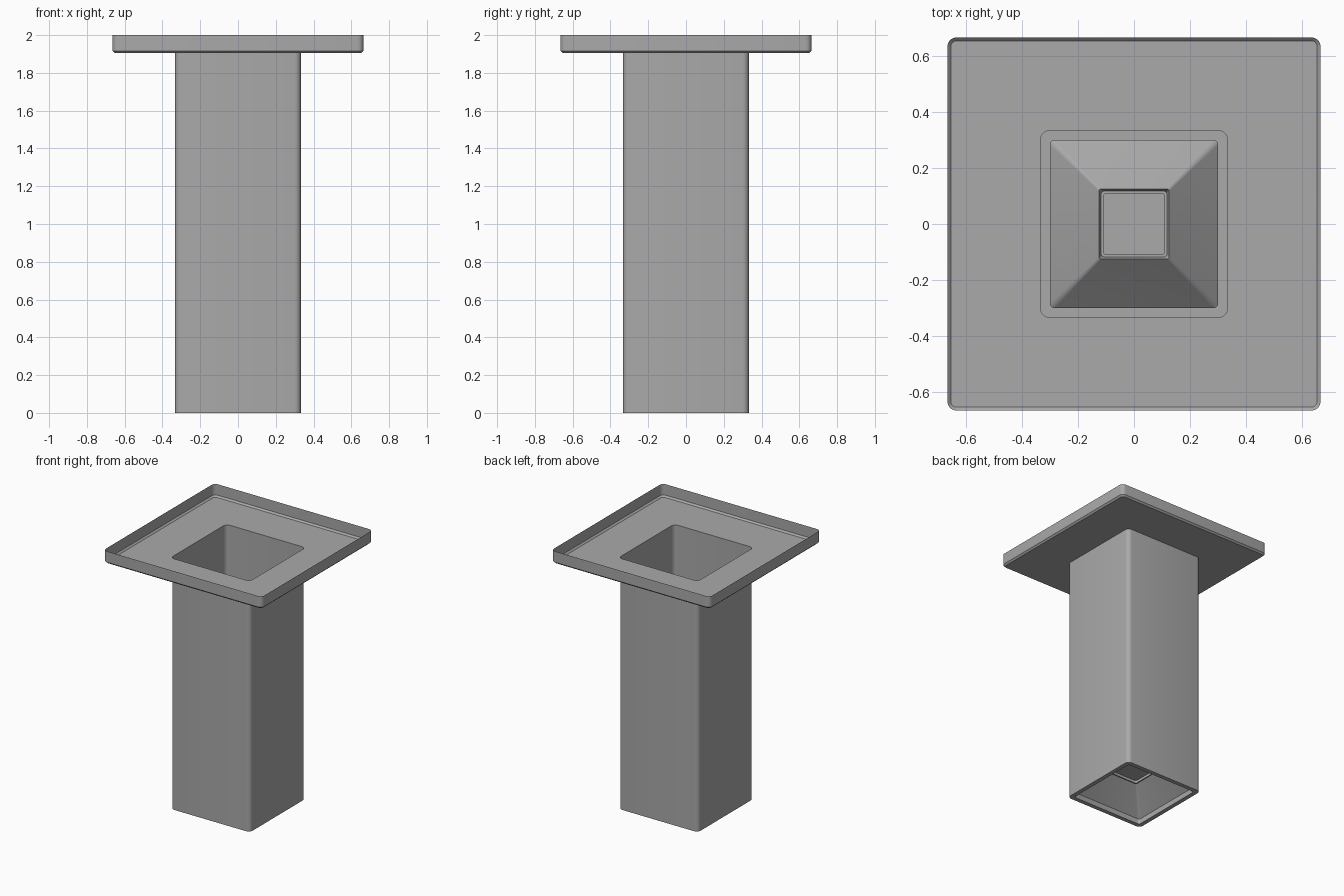
import bpy, bmesh, math

cube = bpy.data.objects.get("Cube")
if cube:
    bpy.data.objects.remove(cube, do_unlink=True)

# Single flat colour
grey = bpy.data.materials.new("mid_grey")
grey.use_nodes = True
colour = (0.4, 0.4, 0.4, 1)
grey.diffuse_color = colour
grey.node_tree.nodes["Principled BSDF"].inputs["Base Color"].default_value = colour

CORNER_STEPS = 5


def rounded_square(bm, half, radius, z):
    """Counter-clockwise loop of vertices around a square with round corners."""
    loop = []
    for corner in range(4):
        mid = math.pi / 4 + corner * math.pi / 2
        cx = math.copysign(half - radius, math.cos(mid))
        cy = math.copysign(half - radius, math.sin(mid))
        for step in range(CORNER_STEPS + 1):
            a = (corner + step / CORNER_STEPS) * math.pi / 2
            loop.append(bm.verts.new((cx + radius * math.cos(a), cy + radius * math.sin(a), z)))
    return loop


def sheet(name, profile, cap=False):
    """Thin shell lofted through (half width, corner radius, height) sections."""
    bm = bmesh.new()
    loops = [rounded_square(bm, *section) for section in profile]
    if cap:
        bm.faces.new(loops[0][::-1])
    for low, high in zip(loops, loops[1:]):
        n = len(low)
        for i in range(n):
            j = (i + 1) % n
            bm.faces.new((low[i], low[j], high[j], high[i]))
    mesh = bpy.data.meshes.new(name)
    bm.to_mesh(mesh)
    bm.free()
    mesh.materials.append(grey)
    obj = bpy.data.objects.new(name, mesh)
    bpy.context.collection.objects.link(obj)
    bpy.ops.object.select_all(action='DESELECT')
    obj.select_set(True)
    bpy.context.view_layer.objects.active = obj
    bpy.ops.object.shade_smooth_by_angle(angle=math.radians(30))
    return obj


# Small stepped cap at the peak of the hollow base
sheet("base_cap", [(0.11, 0.012, 0.20), (0.11, 0.012, 0.18),
                   (0.117, 0.01, 0.18), (0.125, 0.008, 0.21)], cap=True)

# Pyramid pushed up into the underside, with a short upright lip
sheet("base_recess", [(0.125, 0.008, 0.21), (0.30, 0.018, 0.04), (0.30, 0.018, 0)])

# Square column, with its foot rim
sheet("column", [(0.30, 0.018, 0), (0.333, 0.033, 0), (0.333, 0.033, 1.905)])

# Open tray with a central hole, chamfered lower edge and upright rim
sheet("tray", [(0.333, 0.033, 1.905), (0.653, 0.022, 1.905),
               (0.665, 0.033, 1.917), (0.665, 0.033, 2)])
